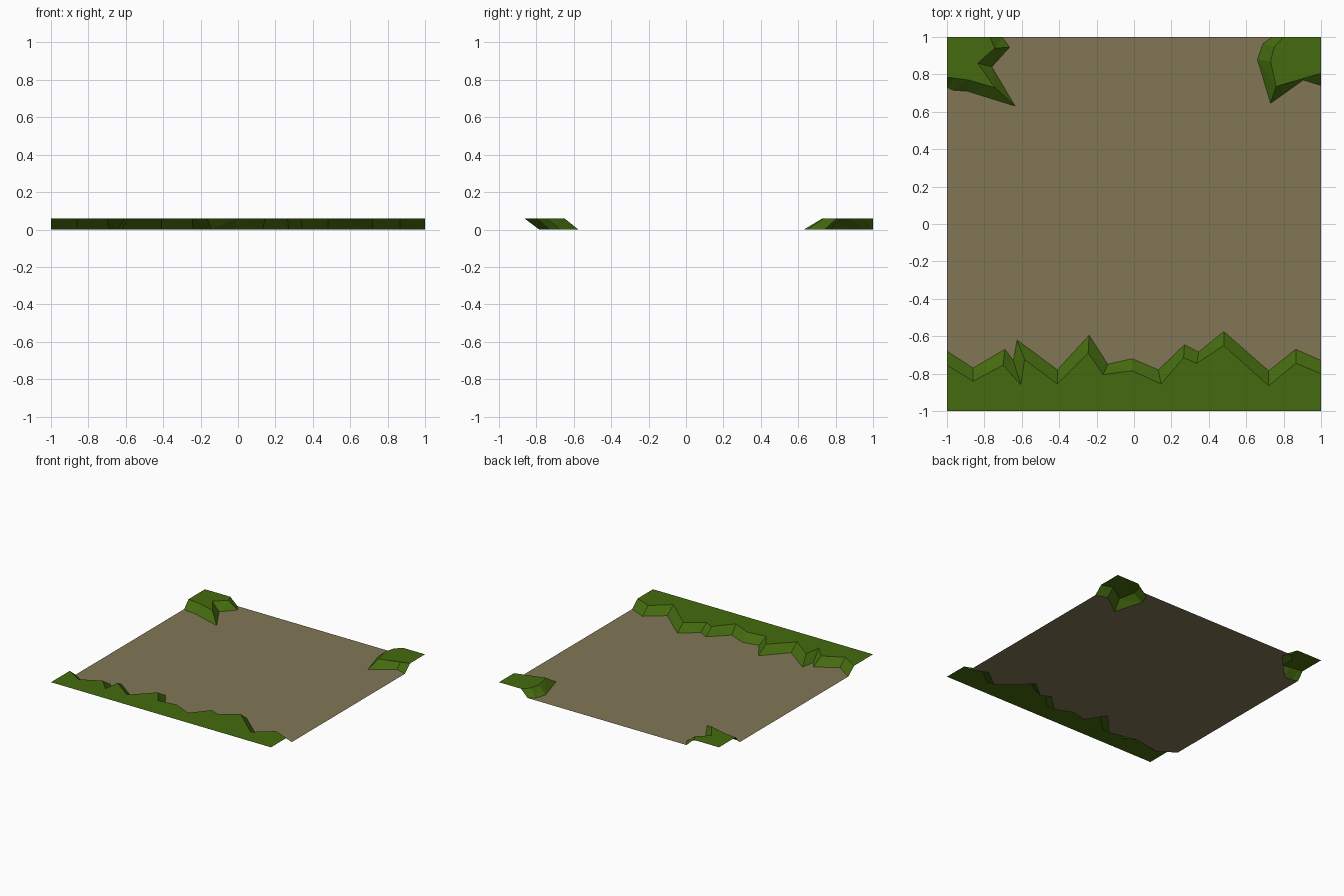
import bpy, bmesh

if "Cube" in bpy.data.objects:
    bpy.data.objects.remove(bpy.data.objects["Cube"])

H = 0.06  # height of the grass above the dirt


def material(name, srgb):
    m = bpy.data.materials.new(name)
    lin = [((c / 255 + 0.055) / 1.055) ** 2.4 if c > 10 else c / 255 / 12.92 for c in srgb]
    m.diffuse_color = (*lin, 1)
    m.use_nodes = True
    m.node_tree.nodes["Principled BSDF"].inputs["Base Color"].default_value = m.diffuse_color
    return m


grass = material("grass green", (69, 107, 15))
dirt = material("dirt brown", (129, 118, 86))


def finish(name, bm, mat):
    bmesh.ops.triangulate(bm, faces=[f for f in bm.faces if len(f.verts) > 3])
    for f in bm.faces:
        f.normal_update()
        if f.normal.z < 0:
            f.normal_flip()
    me = bpy.data.meshes.new(name)
    bm.to_mesh(me)
    bm.free()
    me.materials.append(mat)
    bpy.context.collection.objects.link(bpy.data.objects.new(name, me))


def grass_patch(name, low, high, corners):
    """Flat grass top out to the tile corners, with a sloping bank down to the dirt."""
    bm = bmesh.new()
    lo = [bm.verts.new((x, y, 0)) for x, y in low]
    hi = [bm.verts.new((x, y, H)) for x, y in high]
    out = [bm.verts.new((x, y, H)) for x, y in corners]
    for i in range(len(lo) - 1):
        bm.faces.new((lo[i], lo[i + 1], hi[i + 1], hi[i]))
    bm.faces.new(hi + out)
    finish(name, bm, grass)


# front strip: foot and crest of the bank, left to right
front_low = [(-1, -.68), (-.86, -.77), (-.69, -.67), (-.645, -.73), (-.625, -.62), (-.41, -.78),
             (-.24, -.595), (-.14, -.75), (-.01, -.72), (.13, -.78), (.27, -.645), (.345, -.685),
             (.48, -.575), (.72, -.785), (.865, -.67), (1, -.73)]
front_high = [(-1, -.755), (-.86, -.84), (-.70, -.755), (-.605, -.86), (-.585, -.725), (-.41, -.855),
              (-.245, -.69), (-.165, -.805), (-.01, -.785), (.145, -.855), (.265, -.715), (.335, -.745),
              (.48, -.65), (.72, -.865), (.865, -.745), (1, -.80)]
# back left corner, from the left edge to the back edge
left_low = [(-1, .73), (-.965, .715), (-.89, .71), (-.635, .63), (-.76, .84), (-.665, .945), (-.705, 1)]
left_high = [(-1, .785), (-.96, .78), (-.885, .77), (-.745, .73), (-.835, .86), (-.745, .94), (-.77, 1)]
# back right corner, from the back edge to the right edge
right_low = [(.74, 1), (.69, .965), (.66, .88), (.73, .645), (.905, .77), (1, .74)]
right_high = [(.80, 1), (.75, .95), (.73, .87), (.76, .735), (.905, .835), (1, .805)]

grass_patch("front_grass", front_low, front_high, [(1, -1), (-1, -1)])
grass_patch("back_left_grass", left_low, left_high, [(-1, 1)])
grass_patch("back_right_grass", right_low, right_high, [(1, 1)])

# dirt floor fills the area between the feet of the banks
bm = bmesh.new()
bm.faces.new([bm.verts.new((x, y, 0)) for x, y in front_low + right_low[::-1] + left_low[::-1]])
finish("dirt_floor", bm, dirt)
